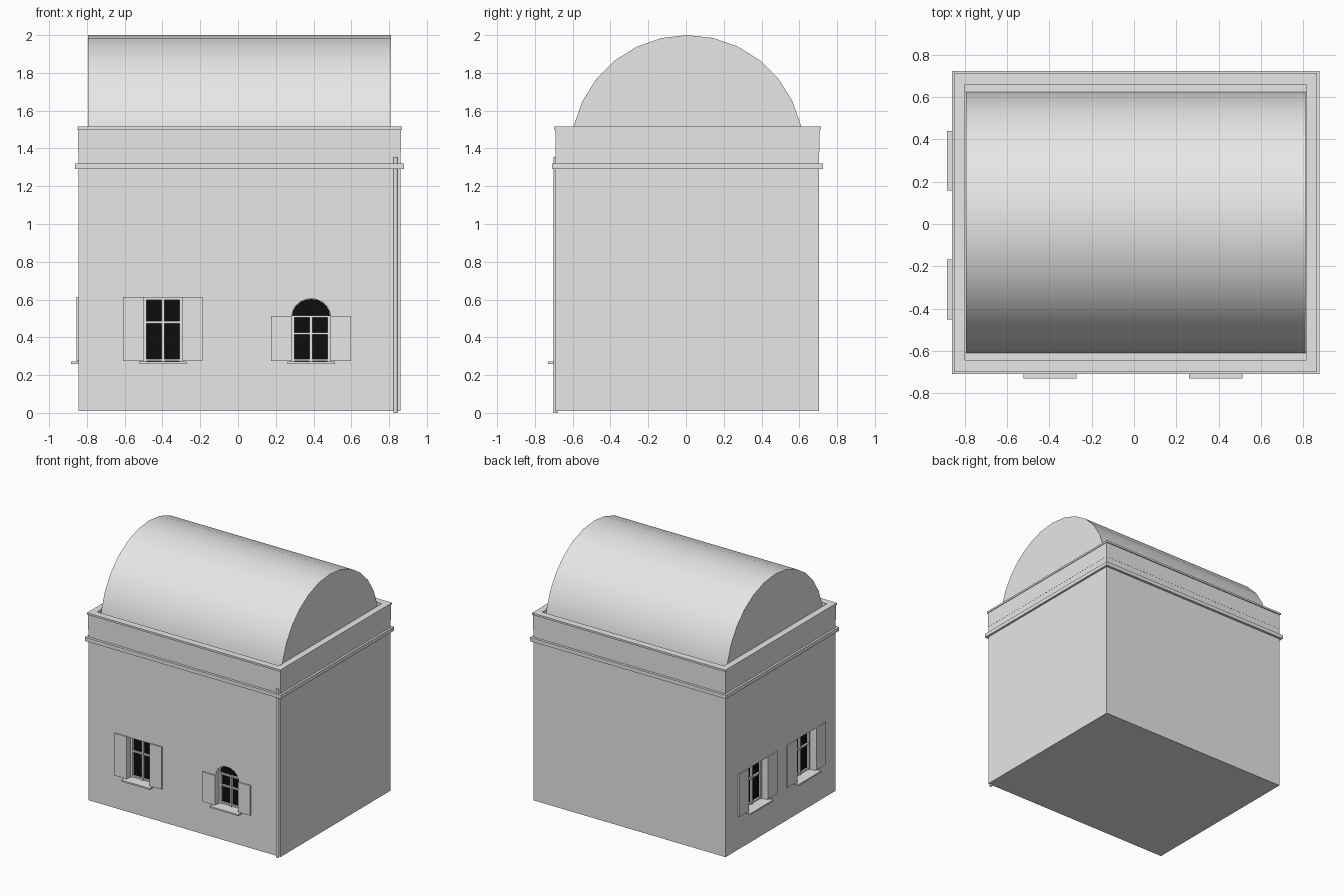
import bpy, bmesh, math
from mathutils import Matrix, Vector

if "Cube" in bpy.data.objects:
    bpy.data.objects.remove(bpy.data.objects["Cube"])

CX, CY = 0.008, 0.0075          # centre of the building plan
FRONT, LEFT = -0.69, -0.845     # wall planes that hold windows


def material(name, rgb):
    m = bpy.data.materials.new(name)
    m.diffuse_color = (*rgb, 1)
    m.use_nodes = True
    m.node_tree.nodes["Principled BSDF"].inputs["Base Color"].default_value = m.diffuse_color
    return m


PLASTER = material("pale_grey", (0.8, 0.8, 0.8))
GLASS = material("black_glass", (0.004, 0.004, 0.004))


def finish(name, bm, mat, matrix=None):
    if matrix:
        bm.transform(matrix)
    bmesh.ops.recalc_face_normals(bm, faces=bm.faces)
    me = bpy.data.meshes.new(name)
    bm.to_mesh(me)
    bm.free()
    me.materials.append(mat)
    ob = bpy.data.objects.new(name, me)
    bpy.context.collection.objects.link(ob)
    return ob


def prism(name, profile, direction, mat, matrix=None):
    """Extrude a closed list of points along a direction."""
    bm = bmesh.new()
    face = bm.faces.new([bm.verts.new(p) for p in profile])
    out = bmesh.ops.extrude_face_region(bm, geom=[face])
    bmesh.ops.translate(bm, vec=Vector(direction),
                        verts=[v for v in out["geom"] if isinstance(v, bmesh.types.BMVert)])
    return finish(name, bm, mat, matrix)


def box(name, x0, x1, y0, y1, z0, z1, mat=PLASTER, matrix=None):
    pts = [(x0, y0, z0), (x1, y0, z0), (x1, y1, z0), (x0, y1, z0)]
    return prism(name, pts, (0, 0, z1 - z0), mat, matrix)


def ring(name, hx, hy, ix, iy, z0, z1):
    """Rectangular ring around the building, outer and inner half sizes."""
    bm = bmesh.new()
    signs = [(-1, -1), (1, -1), (1, 1), (-1, 1)]
    loops = [[bm.verts.new((CX + sx * a, CY + sy * b, z)) for sx, sy in signs]
             for a, b, z in ((hx, hy, z0), (hx, hy, z1), (ix, iy, z1), (ix, iy, z0))]
    for k in range(4):
        a, b = loops[k], loops[(k + 1) % 4]
        for i in range(4):
            j = (i + 1) % 4
            bm.faces.new((a[i], a[j], b[j], b[i]))
    return finish(name, bm, PLASTER)


# main block
walls = box("walls", CX - 0.853, CX + 0.853, CY - 0.6975, CY + 0.6975, 0.01, 1.38)


def opening_profile(w, z0, z1, spring, y):
    """Window outline; the top is an arch when spring is below z1."""
    pts = [(-w, y, z0), (w, y, z0)]
    if spring < z1:
        n = 10
        pts += [(w * math.cos(math.pi * i / n), y,
                 spring + (z1 - spring) * math.sin(math.pi * i / n)) for i in range(n + 1)]
    else:
        pts += [(w, y, z1), (-w, y, z1)]
    return pts


def window(tag, matrix, w, shutter, sill, z1, spring, rails):
    """Window in local space: x along the wall, -y outward."""
    z0, depth = 0.27, 0.07
    # recess in the wall
    cutter = prism(tag + "_cutter", opening_profile(w, z0, z1, spring, -0.05),
                   (0, 0.05 + depth, 0), PLASTER, matrix)
    cutter.hide_render = True
    mod = walls.modifiers.new("recess", 'BOOLEAN')
    mod.object, mod.operation, mod.solver = cutter, 'DIFFERENCE', 'EXACT'
    bpy.context.view_layer.objects.active = walls
    bpy.ops.object.modifier_apply(modifier=mod.name)
    bpy.data.objects.remove(cutter)
    # glass pane
    prism(tag + "_glass", opening_profile(w - 0.002, z0 + 0.002, z1 - 0.002, spring, depth - 0.008),
          (0, 0.007, 0), GLASS, matrix)
    # frame: stiles, mullion and rails
    f0, f1 = depth - 0.025, depth - 0.004
    top = min(spring, z1)
    for s in (-1, 1):
        a, b = sorted((s * w, s * (w - 0.016)))
        box(tag + "_stile", a, b, f0, f1, z0, top, PLASTER, matrix)
    box(tag + "_mullion", -0.008, 0.008, f0, f1, z0, top, PLASTER, matrix)
    for z in rails:
        box(tag + "_rail", -w, w, f0 + 0.002, f1, z - 0.006, z + 0.006, PLASTER, matrix)
    # open shutters and sill
    for s in (-1, 1):
        a, b = sorted((s * w, s * (w + shutter)))
        box(tag + "_shutter", a, b, -0.01, 0.003, 0.275, top + 0.004, PLASTER, matrix)
    box(tag + "_sill", -sill, sill, -0.04, 0.02, 0.26, 0.272, PLASTER, matrix)


def on_front(x):
    return Matrix.Translation((x, FRONT, 0))


def on_left(y):
    return Matrix.Translation((LEFT, y, 0)) @ Matrix.Rotation(-math.pi / 2, 4, 'Z')


window("front_square_window", on_front(-0.398), 0.103, 0.108, 0.126, 0.61, 0.61, (0.28, 0.48, 0.604))
window("front_arched_window", on_front(0.387), 0.103, 0.108, 0.126, 0.605, 0.51, (0.28, 0.42, 0.51))
for i, y in enumerate((0.30, -0.31)):
    window(f"side_window_{i + 1}", on_left(y), 0.12, 0.125, 0.141, 0.61, 0.61, (0.28, 0.48, 0.604))

# string course, parapet and coping
ring("string_course", 0.870, 0.7175, 0.845, 0.69, 1.29, 1.32)
ring("parapet", 0.854, 0.6985, 0.807, 0.652, 1.378, 1.50)
ring("coping", 0.859, 0.707, 0.807, 0.652, 1.50, 1.515)

# barrel vault roof
R, ZC, N = 0.617, 1.383, 14
arc = [(CX - 0.803, CY + R * math.cos(math.pi * i / N), ZC + R * math.sin(math.pi * i / N))
       for i in range(N + 1)]
arc = [(CX - 0.803, CY + R, 1.375)] + arc + [(CX - 0.803, CY - R, 1.375)]
vault = prism("vault_roof", arc, (1.606, 0, 0), PLASTER)

# rain pipe at the front right corner
pipe_ring = [(0.834 + 0.011 * math.cos(math.tau * i / 12),
              FRONT + 0.011 * math.sin(math.tau * i / 12), 0) for i in range(12)]
pipe = prism("rain_pipe", pipe_ring, (0, 0, 1.355), PLASTER)

# smooth the curved parts
for ob in (vault, pipe):
    bpy.ops.object.select_all(action='DESELECT')
    ob.select_set(True)
    bpy.context.view_layer.objects.active = ob
    bpy.ops.object.shade_smooth_by_angle(angle=math.radians(35))
